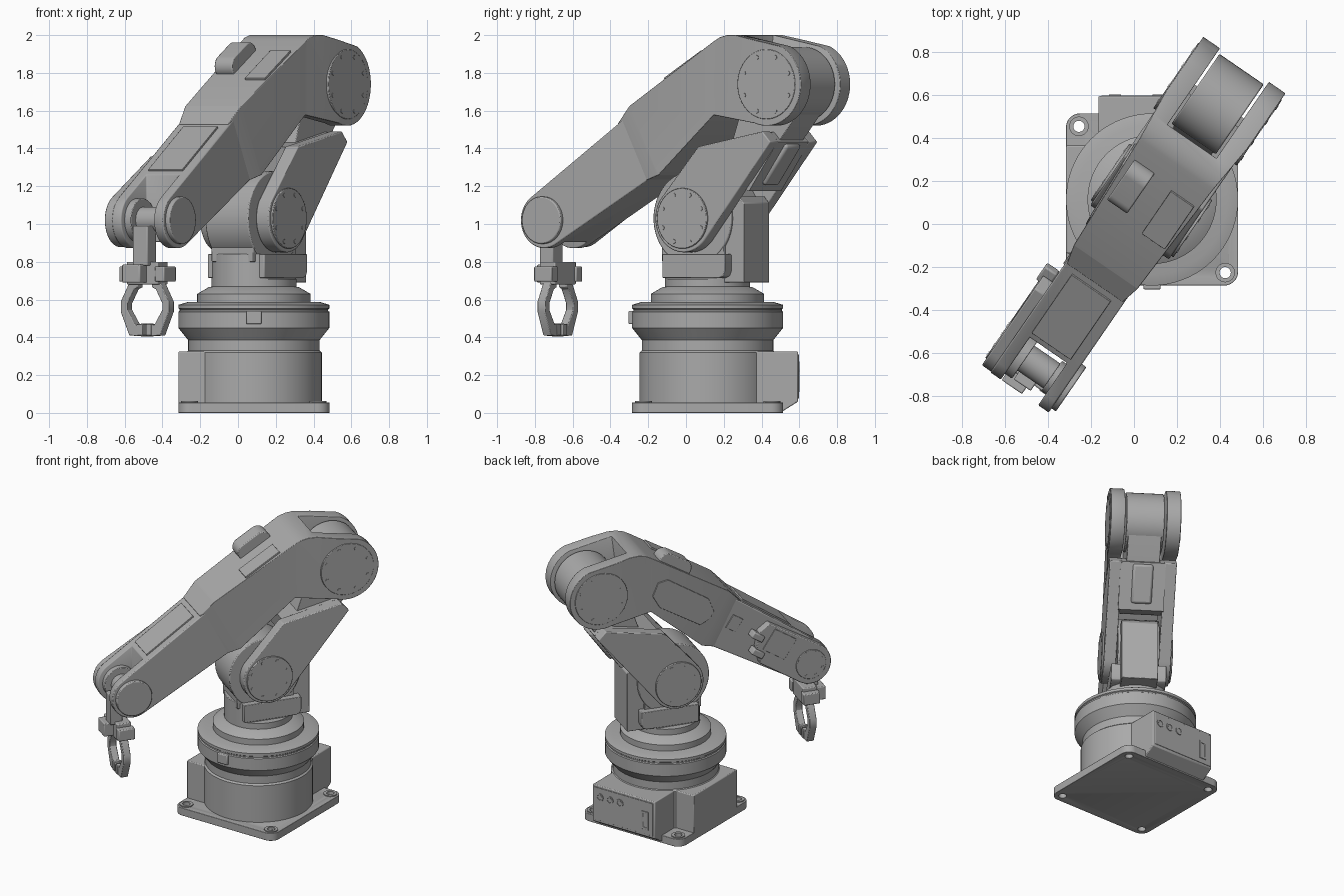
import bpy, bmesh, math
from mathutils import Matrix, Vector
from mathutils.geometry import convex_hull_2d

cube = bpy.data.objects.get("Cube")
if cube:
    bpy.data.objects.remove(cube)

grey = bpy.data.materials.new("machine grey")
grey.use_nodes = True
grey.diffuse_color = (0.4, 0.4, 0.4, 1)
grey.node_tree.nodes["Principled BSDF"].inputs["Base Color"].default_value = (0.4, 0.4, 0.4, 1)

BASE = Matrix.Translation((0.084, 0.114, 0))
ARM = BASE @ Matrix.Rotation(math.radians(-34.5), 4, "Z")
HAND = ARM @ Matrix.Translation((-0.016, -0.018, 0))
SHOULDER, ELBOW, WRIST = (-0.005, 1.03), (0.538, 1.74), (-0.94, 1.02)


def finish(name, bm, frame=ARM, bevel=0.0):
    bmesh.ops.recalc_face_normals(bm, faces=bm.faces)
    mesh = bpy.data.meshes.new(name)
    bm.to_mesh(mesh)
    bm.free()
    ob = bpy.data.objects.new(name, mesh)
    bpy.context.collection.objects.link(ob)
    ob.matrix_world = frame
    mesh.materials.append(grey)
    bpy.ops.object.select_all(action="DESELECT")
    ob.select_set(True)
    bpy.context.view_layer.objects.active = ob
    bpy.ops.object.shade_smooth_by_angle(angle=math.radians(32))
    if bevel:
        mod = ob.modifiers.new("edge", "BEVEL")
        mod.width, mod.segments = bevel, 2
        mod.limit_method, mod.angle_limit = "ANGLE", math.radians(35)
    return ob


def arc(center, r, a0=0, a1=352.5, n=48):
    angles = [math.radians(a0 + (a1 - a0) * i / (n - 1)) for i in range(n)]
    return [(center[0] + r * math.cos(a), center[1] + r * math.sin(a)) for a in angles]


def hull(points):
    return [points[i] for i in convex_hull_2d([Vector(p) for p in points])]


def extrude(points, lo, hi, axis="X"):
    """Solid from a profile: (y, z) along X, (x, z) along Y or (x, y) along Z."""
    place = {"X": lambda p, t: (t, p[0], p[1]), "Y": lambda p, t: (p[0], t, p[1]),
             "Z": lambda p, t: (p[0], p[1], t)}[axis]
    bm = bmesh.new()
    ends = [[bm.verts.new(place(p, t)) for p in points] for t in (lo, hi)]
    bm.faces.new(ends[0])
    bm.faces.new(ends[1])
    for i in range(len(points)):
        j = (i + 1) % len(points)
        bm.faces.new((ends[0][i], ends[0][j], ends[1][j], ends[1][i]))
    return bm


def prism(name, points, lo, hi, axis="X", frame=ARM, bevel=0.004):
    return finish(name, extrude(points, lo, hi, axis), frame, bevel)


def box(name, x, y, z, frame=ARM, bevel=0.006):
    return prism(name, [(x[0], y[0]), (x[1], y[0]), (x[1], y[1]), (x[0], y[1])], z[0], z[1], "Z", frame, bevel)


def slab(name, center, size, tilt, bevel=0.004):
    w, l, h = (s / 2 for s in size)
    frame = ARM @ Matrix.Translation(center) @ Matrix.Rotation(math.radians(tilt), 4, "X")
    return box(name, (-w, w), (-l, l), (-h, h), frame, bevel)


def lathe(name, profile, frame=BASE):
    bm = bmesh.new()
    verts = [bm.verts.new((r, 0, z)) for r, z in profile]
    edges = [bm.edges.new(pair) for pair in zip(verts, verts[1:])]
    bmesh.ops.spin(bm, geom=verts + edges, axis=(0, 0, 1), cent=(0, 0, 0), angle=math.tau, steps=72)
    bmesh.ops.remove_doubles(bm, verts=bm.verts, dist=0.0001)
    return finish(name, bm, frame)


def cut(ob, cutter):
    cutter.hide_render = True
    mod = ob.modifiers.new("cut", "BOOLEAN")
    mod.operation, mod.solver, mod.object = "DIFFERENCE", "EXACT", cutter
    bpy.context.view_layer.objects.active = ob
    while ob.modifiers[0] != mod:
        bpy.ops.object.modifier_move_up(modifier=mod.name)
    bpy.ops.object.modifier_apply(modifier=mod.name)
    bpy.data.objects.remove(cutter)


def bolted_cover(name, center, r, u0, u1, screws=8):
    prism(name, arc(center, r), u0, u1, bevel=0.003)
    tip = u1 + math.copysign(0.003, u1)
    for i in range(screws):
        a = math.tau * (i + 0.5) / screws
        spot = (center[0] + r * 0.83 * math.cos(a), center[1] + r * 0.83 * math.sin(a))
        prism(name + "_screw", arc(spot, 0.012, n=8, a1=315), u1 - 0.002, tip, bevel=0)


def half_width(b):
    """Half width of the tapering rear forearm housing."""
    for b0, w0, b1, w1 in ((-0.47, 0.165, -0.38, 0.18), (-0.38, 0.18, 0.2, 0.208), (0.2, 0.208, 0.45, 0.232)):
        if b <= b1:
            return w0 + (w1 - w0) * (b - b0) / (b1 - b0)
    return 0.232


def tapered(name, points, lo, hi, bevel=0.004):
    bm = extrude(points, lo, hi)
    # The front collar line leans with the housing
    for b, normal in ((-0.38, (0, 1, 0.5)), (0.2, (0, 1, 0)), (0.45, (0, 1, 0))):
        bmesh.ops.bisect_plane(bm, geom=bm.verts[:] + bm.edges[:] + bm.faces[:],
                               plane_co=(0, b, 1.62), plane_no=normal)
    for v in bm.verts:
        lean = min(0, (v.co.z - 1.62) * 0.5) if v.co.y < 0 else 0
        v.co.x *= half_width(v.co.y + lean * (v.co.y < -0.18))
    return finish(name, bm, ARM, bevel)


# Mounting plate with bolt holes
corners = [(sx, sy) for sx in (-1, 1) for sy in (-1, 1)]
plate = prism("mounting_plate", hull([p for sx, sy in corners for p in arc((sx * 0.335, sy * 0.335), 0.065)]),
              0, 0.055, "Z", BASE)
for sx, sy in corners:
    spot = (sx * 0.34, sy * 0.34)
    boss = prism("bolt_boss", arc(spot, 0.045), 0.03, 0.062, "Z", BASE, 0)
    for part in (plate, boss):
        cut(part, prism("hole_cutter", arc(spot, 0.026, n=24, a1=345), -0.1, 0.2, "Z", BASE, 0))

# Round base, flared collar and turntable
lathe("base_drum", [(0, 0.03), (0.36, 0.03), (0.36, 0.32), (0.348, 0.33), (0.348, 0.385), (0.4, 0.45), (0.4, 0.535),
                    (0.393, 0.54), (0.393, 0.548), (0.4, 0.553), (0.4, 0.572), (0.35, 0.587), (0, 0.587)])
lathe("turntable", [(0, 0.58), (0.3, 0.58), (0.3, 0.63), (0.24, 0.665), (0.225, 0.668), (0.225, 0.71), (0, 0.71)])
box("front_tab", (-0.04, 0.04), (-0.418, -0.38), (0.47, 0.54), BASE)

# Connector housings
prism("rear_connector_box", [(0.1, 0.01), (0.4, 0.01), (0.48, 0.06), (0.48, 0.325), (0.1, 0.325)],
      -0.25, 0.25, "X", BASE, 0.006)
box("side_box", (-0.4, 0), (-0.25, 0.25), (0.01, 0.325), BASE)
box("connector_panel", (-0.235, 0.235), (0.47, 0.483), (0.075, 0.31), BASE, 0.001)
for x in (0.03, 0.11, 0.19):
    ring = prism("round_socket", arc((x, 0.245), 0.028), 0.47, 0.488, "Y", BASE, 0)
    cut(ring, prism("socket_cutter", arc((x, 0.245), 0.017), 0.484, 0.52, "Y", BASE, 0))
socket = box("slot_socket", (-0.2, -0.145), (0.47, 0.488), (0.11, 0.24), BASE, 0.001)
cut(socket, box("slot_cutter", (-0.187, -0.158), (0.484, 0.52), (0.125, 0.225), BASE, 0))

# Turret carrying the shoulder, with flat side brackets
prism("turret_column", [(max(-0.178, min(0.178, x)), y) for x, y in arc((0, 0), 0.225, n=72, a1=355)],
      0.7, 0.84, "Z")
for s, label in ((1, "left"), (-1, "right")):
    prism(label + "_turret_bracket", [(-0.167, 0.84), (-0.167, 0.715), (0.2, 0.715), (0.225, 0.725),
                                      (0.235, 0.75), (0.235, 0.84)], s * 0.115, s * 0.182)
prism("turret_web", hull(arc(SHOULDER, 0.2) + [(-0.2, 0.8), (0.2, 0.8)]), -0.135, 0.135)
prism("shoulder_drum", arc(SHOULDER, 0.25, n=64, a1=354.375), -0.138, 0.138, bevel=0.006)
prism("motor_housing", [(0, 0.69), (0.315, 0.69), (0.315, 1.11), (0.285, 1.145), (0, 1.145)], -0.12, 0.12)

# Upper arm: two side plates, joining block, beam into the elbow
side = arc(SHOULDER, 0.18, 148, 325, 30) + [(0.555, 1.434), (0.503, 1.49), (0.09, 1.41)]
for s, label in ((1, "left"), (-1, "right")):
    prism(label + "_upper_arm_plate", side, s * 0.14, s * 0.222, bevel=0.006)
    bolted_cover(label + "_shoulder_cover", SHOULDER, 0.16, s * 0.21, s * 0.234)
    bolted_cover(label + "_elbow_cover", ELBOW, 0.185, s * 0.21, s * 0.236)
prism("upper_arm_block", [(0.13, 1.28), (0.27, 1.2), (0.37, 1.175), (0.552, 1.434), (0.503, 1.487), (0.11, 1.408)],
      -0.15, 0.15, bevel=0)
prism("elbow_beam", hull(arc(ELBOW, 0.19) + [(0.22, 1.4), (0.52, 1.42)]), -0.11, 0.11)
prism("elbow_drum", arc(ELBOW, 0.197), -0.125, 0.125, bevel=0.006)
slab("rear_hatch", (0, 0.47, 1.318), (0.135, 0.26, 0.04), 54.4, 0.015)

# Rear forearm housing, forked around the elbow
housing = tapered("forearm_housing",
                  [(-0.47, 1.53), (-0.38, 1.624), (0.18, 1.967), (0.22, 1.988), (0.27, 2.0), (0.33, 2.0)]
                  + arc(ELBOW, 0.22, 66, -110, 32) + [(0.18, 1.577), (-0.19, 1.26), (-0.285, 1.23)], -1, 1)
cut(housing, prism("elbow_cutter", hull(arc(ELBOW, 0.21) + [(0.34, 2.1), (0.9, 2.1), (0.9, 1.3), (0.25, 1.4)]),
                   -0.138, 0.138, bevel=0))
prism("top_bump", hull(arc((-0.06, 1.835), 0.06) + arc((0.05, 1.902), 0.06)), -0.172, -0.058, bevel=0.006)
slab("top_panel", (0.115, -0.035, 1.838), (0.13, 0.28, 0.018), 31.4, 0.002)
tapered("side_panel", [(-0.27, 1.5), (-0.24, 1.45), (-0.17, 1.42), (0.12, 1.6), (0.17, 1.69), (0.13, 1.78),
                       (0.06, 1.79), (-0.23, 1.6)], -1.04, -0.9, 0.002)

# Front forearm, forked around the wrist
front = prism("forearm_front", hull(arc(WRIST, 0.148) + [(-0.37, 1.595), (-0.2, 1.275)]), -0.165, 0.165, bevel=0.006)
cut(front, box("wrist_cutter", (-0.105, 0.105), (-1.3, -0.85), (0.7, 1.5), bevel=0))
slab("forearm_panel", (0, -0.66, 1.395), (0.22, 0.4, 0.018), 34.8, 0.002)
prism("left_wrist_cap", arc(WRIST, 0.125), 0.16, 0.19, bevel=0.006)
prism("drive_cover", hull(arc(WRIST, 0.143) + [(-0.65, 1.36), (-0.58, 1.31), (-0.56, 1.2), (-0.585, 1.08)]),
      -0.216, -0.16, bevel=0.006)
bolted_cover("right_wrist_cover", WRIST, 0.105, -0.2, -0.222)
slab("drive_panel", (-0.214, -0.72, 1.2), (0.014, 0.18, 0.16), 33, 0.002)
for z in (1.16, 1.28):
    slab("cable_clamp", (-0.2, -0.565, z), (0.07, 0.09, 0.045), 33, 0.008)
slab("side_window", (-0.165, -0.42, 1.38), (0.014, 0.08, 0.1), 33, 0.002)

# Wrist and hand
prism("wrist_axle", arc(WRIST, 0.07), -0.12, 0.12)
prism("wrist_ring", arc(WRIST, 0.115), -0.12, -0.065)
prism("wrist_hub", arc(WRIST, 0.085), 0.08, 0.12)
box("hand_neck", (-0.04, 0.055), (-1.035, -0.95), (0.78, 0.99), HAND)
box("palm", (-0.1, 0.1), (-1.005, -0.905), (0.68, 0.8), HAND)
box("palm_front", (-0.085, 0.03), (-1.07, -0.98), (0.69, 0.785), HAND)
for s, label in ((1, "left"), (-1, "right")):
    box(label + "_finger_slide", sorted((s * 0.085, s * 0.145)), (-1.01, -0.895), (0.695, 0.775), HAND)
    finger = [(0.045, 0.69), (0.1, 0.69), (0.155, 0.59), (0.155, 0.535), (0.1, 0.41), (0.012, 0.405),
              (0.012, 0.475), (0.06, 0.465), (0.112, 0.545), (0.112, 0.58), (0.07, 0.655), (0.045, 0.665)]
    prism(label + "_finger", [(s * x, z) for x, z in finger], -0.98, -0.93, "Y", HAND)
    box(label + "_finger_pad", sorted((s * 0.01, s * 0.045)), (-0.985, -0.925), (0.41, 0.47), HAND, 0.003)
